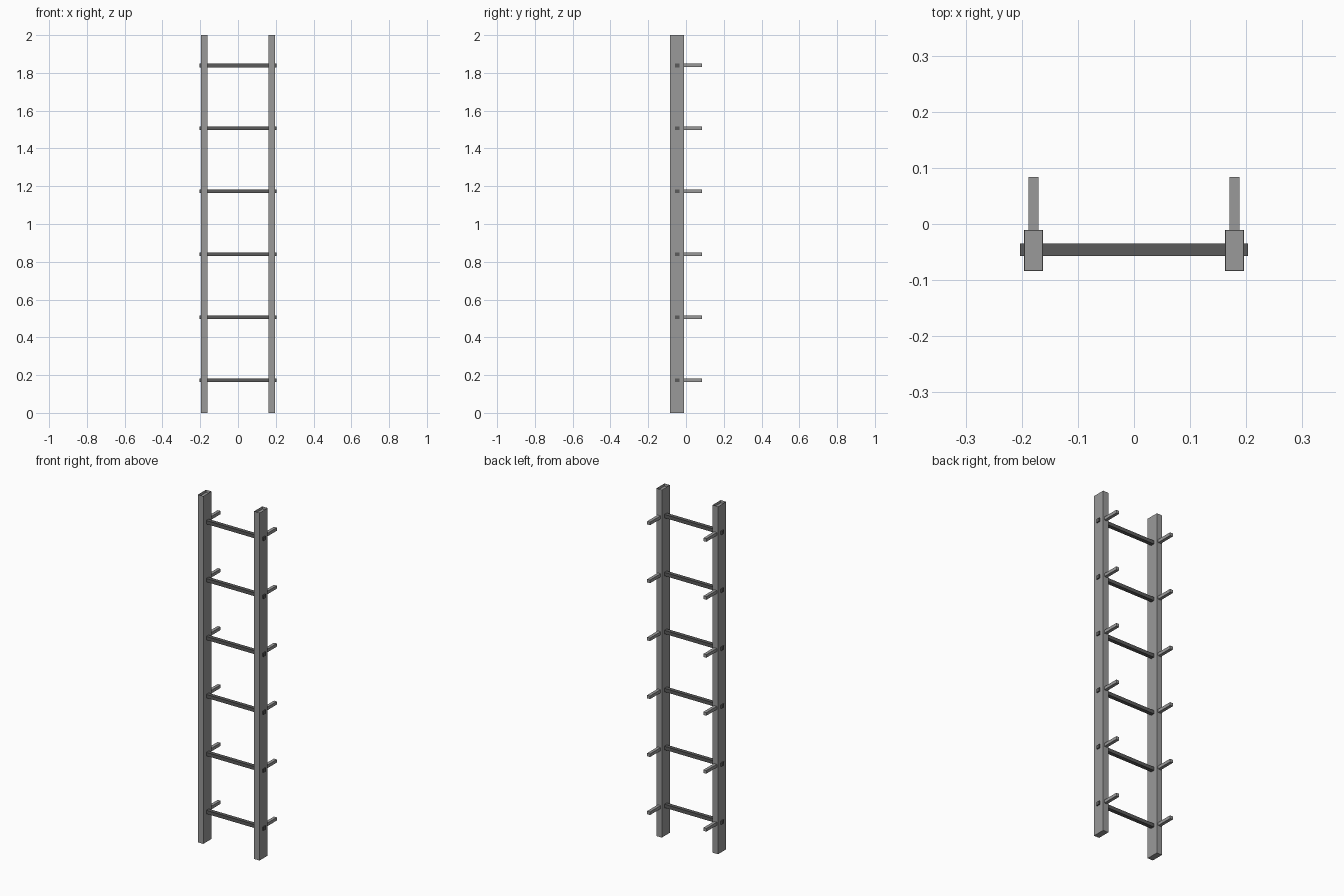
import bpy
import bmesh
from mathutils import Vector

default = bpy.data.objects.get("Cube")
if default:
    bpy.data.objects.remove(default, do_unlink=True)


def make_material(name, value):
    mat = bpy.data.materials.new(name)
    mat.use_nodes = True
    colour = (value, value, value, 1)
    mat.diffuse_color = colour
    mat.node_tree.nodes["Principled BSDF"].inputs["Base Color"].default_value = colour
    return mat


def make_box(name, low, high, mat, recess=0):
    """Box between two corners, optionally with a sunken top cap."""
    low, high = Vector(low), Vector(high)
    bm = bmesh.new()
    bmesh.ops.create_cube(bm, size=1)
    bmesh.ops.scale(bm, vec=high - low, verts=bm.verts)
    bmesh.ops.translate(bm, vec=(low + high) / 2, verts=bm.verts)
    if recess:
        bm.normal_update()
        top = max(bm.faces, key=lambda f: f.normal.z)
        bmesh.ops.inset_region(bm, faces=[top], thickness=0.001)
        bmesh.ops.translate(bm, vec=(0, 0, -recess), verts=top.verts)
    mesh = bpy.data.meshes.new(name)
    bm.to_mesh(mesh)
    bm.free()
    mesh.materials.append(mat)
    obj = bpy.data.objects.new(name, mesh)
    bpy.context.collection.objects.link(obj)
    return obj


light_steel = make_material("light grey steel", 0.32)
dark_steel = make_material("dark grey steel", 0.105)

RAIL_X = 0.179
RUNG_Y = -0.046
RUNG_HEIGHTS = [0.173 + i / 3 for i in range(6)]

# Upright rails
for side, sign in (("left", 1), ("right", -1)):
    x = sign * RAIL_X
    make_box(f"{side}_rail", (x - 0.017, -0.084, 0), (x + 0.017, -0.011, 2),
             light_steel, recess=0.015)

for i, z in enumerate(RUNG_HEIGHTS, 1):
    # Square rungs poking through both rails
    make_box(f"rung_{i}", (-0.203, RUNG_Y - 0.011, z - 0.01),
             (0.203, RUNG_Y + 0.011, z + 0.01), dark_steel)
    # Wall standoffs behind the rails
    for side, sign in (("left", 1), ("right", -1)):
        x = sign * RAIL_X
        make_box(f"{side}_standoff_{i}", (x - 0.009, -0.012, z - 0.009),
                 (x + 0.009, 0.084, z + 0.009), light_steel)
